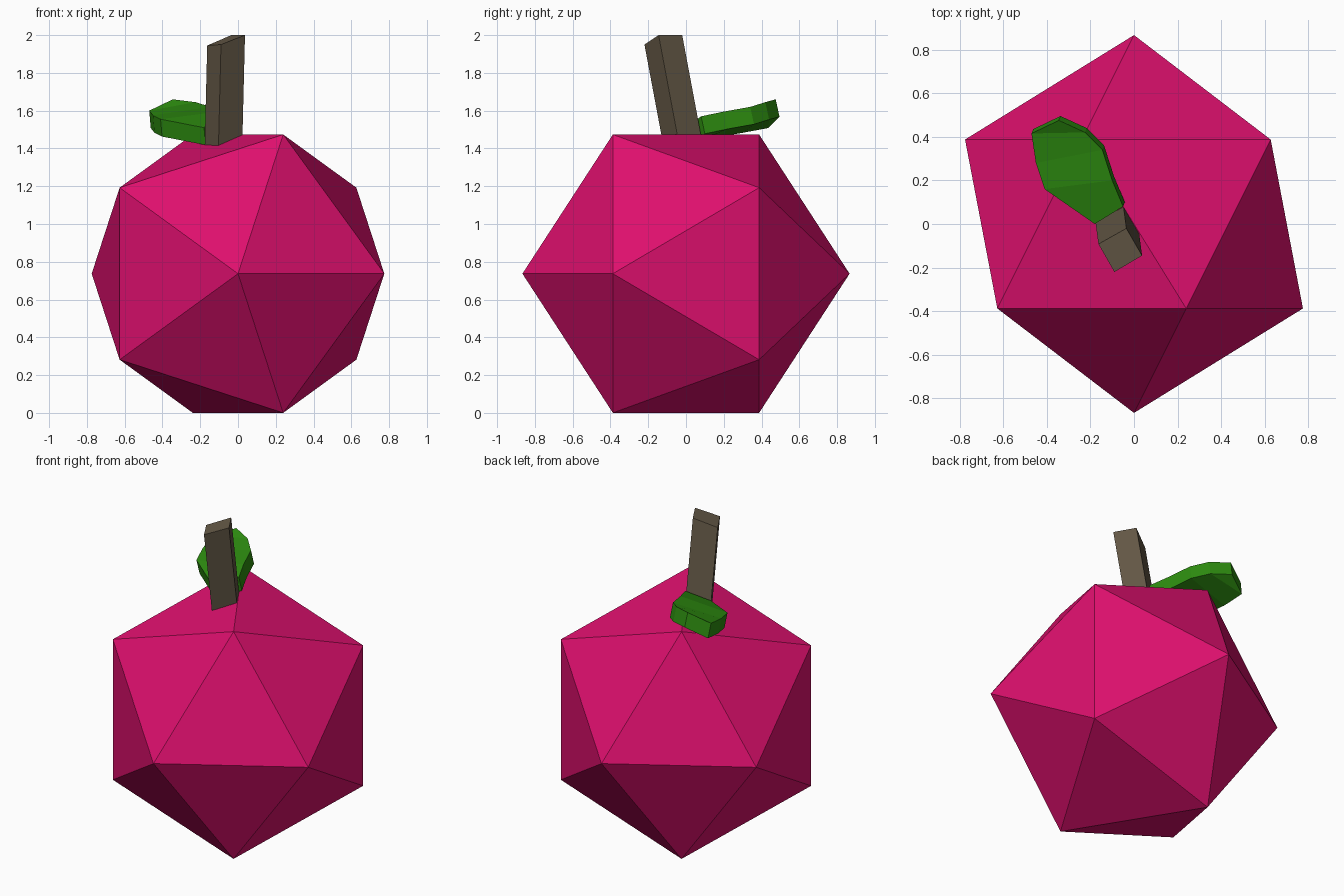
import bpy, bmesh
from math import radians
from mathutils import Vector

if "Cube" in bpy.data.objects:
    bpy.data.objects.remove(bpy.data.objects["Cube"])


def paint(obj, rgb):
    mat = bpy.data.materials.new(obj.name + "_colour")
    mat.diffuse_color = (*rgb, 1)
    mat.use_nodes = True
    mat.node_tree.nodes["Principled BSDF"].inputs["Base Color"].default_value = mat.diffuse_color
    obj.data.materials.append(mat)


def prism(name, outline, offset, rgb, rows=None):
    """Extrude an outline (or rows of faces over it) along an offset vector."""
    bm = bmesh.new()
    verts = [bm.verts.new(p) for p in outline]
    for row in rows or [range(len(verts))]:
        bm.faces.new([verts[i] for i in row])
    ext = bmesh.ops.extrude_face_region(bm, geom=bm.faces[:], use_keep_orig=True)
    moved = [g for g in ext["geom"] if isinstance(g, bmesh.types.BMVert)]
    bmesh.ops.translate(bm, vec=Vector(offset), verts=moved)
    bmesh.ops.recalc_face_normals(bm, faces=bm.faces[:])
    mesh = bpy.data.meshes.new(name)
    bm.to_mesh(mesh)
    bm.free()
    obj = bpy.data.objects.new(name, mesh)
    bpy.context.collection.objects.link(obj)
    paint(obj, rgb)
    return obj


# Fruit body: icosahedron with its poles facing front and back
bpy.ops.mesh.primitive_ico_sphere_add(subdivisions=1, radius=0.866,
                                      location=(0, 0, 0.737),
                                      rotation=(radians(90), 0, 0))
fruit = bpy.context.object
fruit.name = "fruit"
paint(fruit, (0.73, 0.005, 0.155))

# Leaning square stem, sunk into the fruit
prism("stem",
      [(-0.09, -0.22, 1.95), (0.037, -0.145, 2.0),
       (-0.035, -0.02, 2.0), (-0.163, -0.092, 1.945)],
      (-0.016, 0.12, -0.64), (0.127, 0.098, 0.061))

# Curved, thick leaf: left edge base to tip, then right edge back to base
prism("leaf",
      [(-0.18, 0.0, 1.51), (-0.41, 0.16, 1.555), (-0.45, 0.28, 1.575),
       (-0.47, 0.415, 1.60), (-0.345, 0.475, 1.66), (-0.225, 0.42, 1.645),
       (-0.145, 0.34, 1.62), (-0.10, 0.2, 1.595), (-0.05, 0.08, 1.57)],
      (0.008, 0.02, -0.092), (0.026, 0.26, 0.005),
      rows=[(0, 1, 7, 8), (1, 2, 6, 7), (2, 3, 5, 6), (3, 4, 5)])
